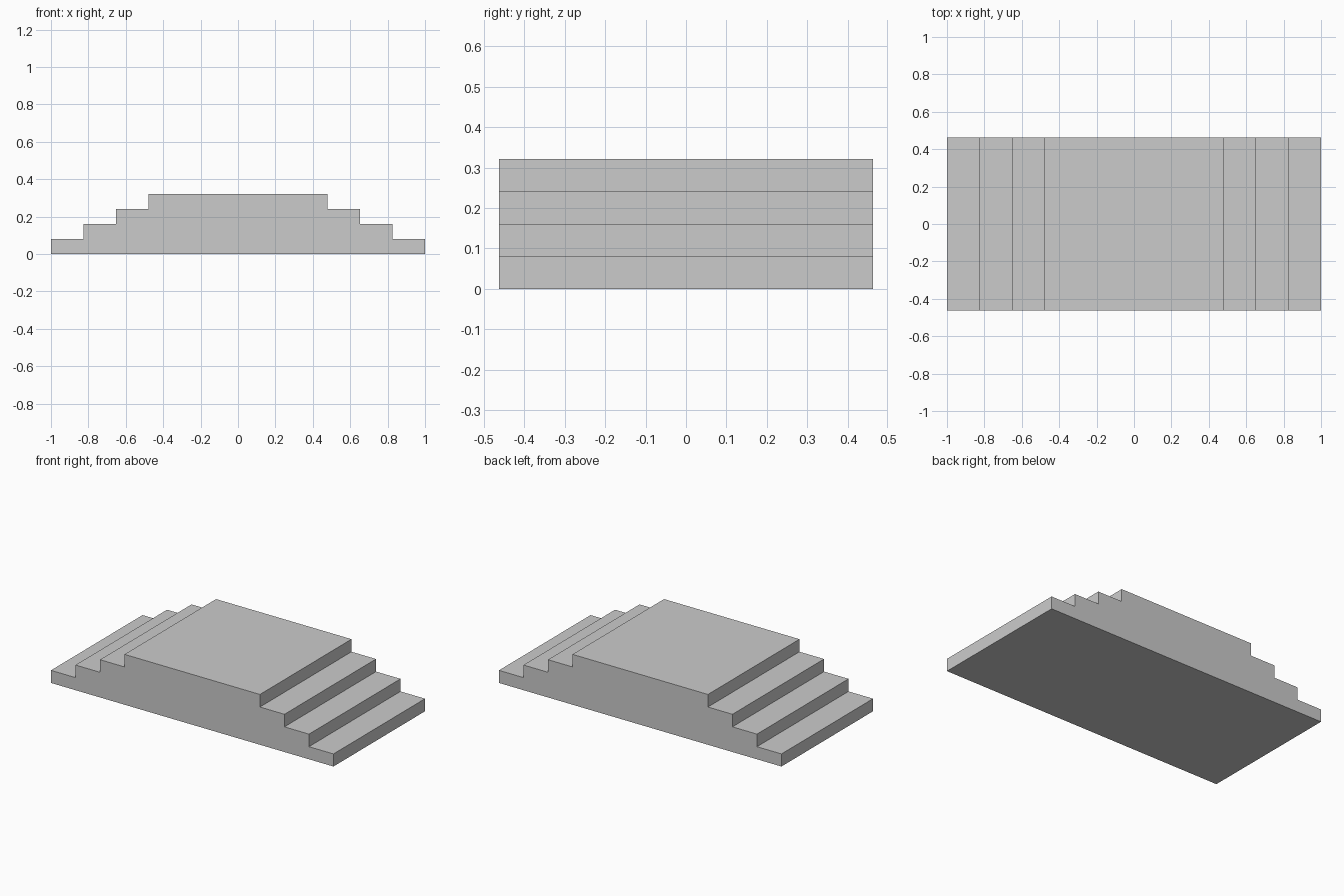
import bpy
import bmesh
from mathutils import Vector

old = bpy.data.objects.get("Cube")
if old:
    bpy.data.objects.remove(old, do_unlink=True)

STEPS = 4
RISE = 0.0805
TREAD = 0.1735
HALF_DEPTH = 0.463

# Plain grey stone
grey = bpy.data.materials.new("plain grey")
grey.use_nodes = True
colour = (0.6, 0.6, 0.6, 1)
grey.diffuse_color = colour
grey.node_tree.nodes["Principled BSDF"].inputs["Base Color"].default_value = colour

# Stepped half profile, mirrored to the other side
half = []
for i in range(STEPS):
    x = 1 - i * TREAD
    half += [(x, i * RISE), (x, (i + 1) * RISE)]
profile = half + [(-x, z) for x, z in reversed(half)]

# Extrude the profile from front to back
bm = bmesh.new()
front = bm.faces.new([bm.verts.new((x, -HALF_DEPTH, z)) for x, z in profile])
result = bmesh.ops.extrude_face_region(bm, geom=[front], use_keep_orig=True)
back = [v for v in result["geom"] if isinstance(v, bmesh.types.BMVert)]
bmesh.ops.translate(bm, verts=back, vec=Vector((0, 2 * HALF_DEPTH, 0)))
bmesh.ops.recalc_face_normals(bm, faces=bm.faces)

mesh = bpy.data.meshes.new("stepped_platform")
bm.to_mesh(mesh)
bm.free()
mesh.materials.append(grey)
platform = bpy.data.objects.new("stepped_platform", mesh)
bpy.context.collection.objects.link(platform)
